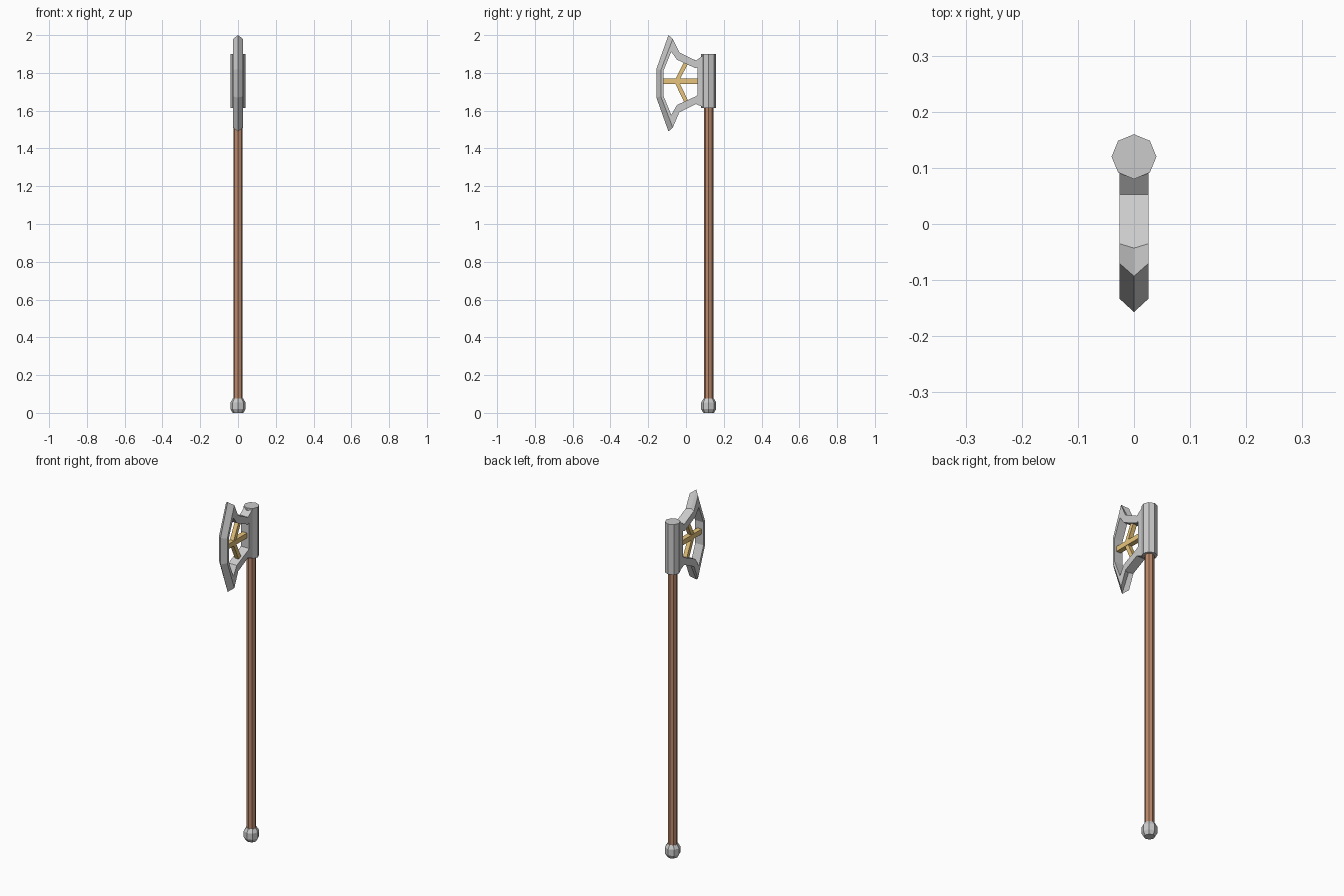
import bpy, bmesh, math
from mathutils import Vector

if "Cube" in bpy.data.objects:
    bpy.data.objects.remove(bpy.data.objects["Cube"])

SHAFT_Y = 0.12


def material(name, color):
    m = bpy.data.materials.new(name)
    m.diffuse_color = (*color, 1)
    m.use_nodes = True
    m.node_tree.nodes["Principled BSDF"].inputs["Base Color"].default_value = m.diffuse_color
    return m


def finish(name, bm, mat=None):
    bmesh.ops.recalc_face_normals(bm, faces=bm.faces)
    mesh = bpy.data.meshes.new(name)
    bm.to_mesh(mesh)
    bm.free()
    ob = bpy.data.objects.new(name, mesh)
    bpy.context.collection.objects.link(ob)
    if mat:
        mesh.materials.append(mat)
    return ob


def octagonal(name, profile, mat=None):
    """Eight-sided turned part around the shaft, profile is (radius, z)."""
    bm = bmesh.new()
    rings = []
    for r, z in profile:
        rings.append([bm.verts.new((r * math.cos(k * math.pi / 4),
                                    SHAFT_Y + r * math.sin(k * math.pi / 4), z))
                      for k in range(8)])
    for a, b in zip(rings, rings[1:]):
        for k in range(8):
            j = (k + 1) % 8
            bm.faces.new((a[k], a[j], b[j], b[k]))
    bm.faces.new(rings[0])
    bm.faces.new(rings[-1])
    return finish(name, bm, mat)


def bar(name, start, end, width, depth, mat):
    """Rectangular bar between two (y, z) points."""
    s, e = Vector((0, *start)), Vector((0, *end))
    d = (e - s).normalized()
    side = Vector((0, -d.z, d.y)) * width / 2
    out = Vector((depth / 2, 0, 0))
    bm = bmesh.new()
    ends = [[bm.verts.new(p + side * i + out * j)
             for i, j in ((-1, -1), (1, -1), (1, 1), (-1, 1))] for p in (s, e)]
    for k in range(4):
        j = (k + 1) % 4
        bm.faces.new((ends[0][k], ends[0][j], ends[1][j], ends[1][k]))
    bm.faces.new(ends[0])
    bm.faces.new(ends[1])
    return finish(name, bm, mat)


wood = material("wood", (0.50, 0.25, 0.15))
brass = material("brass", (0.80, 0.55, 0.20))

# Shaft, pommel and socket
octagonal("shaft", [(0.025, 0.04), (0.025, 1.65)], wood)
octagonal("pommel", [(0.028, 0), (0.04, 0.02), (0.04, 0.055), (0.028, 0.075)])
octagonal("socket", [(0.04, 1.615), (0.04, 1.90)])

# Open blade frame: ridge, cheek and hole (y, z) per station, then mirror height
upper = [
    ((0.10, 1.90), (0.10, 1.90), (0.062, 1.83), 1.757),
    ((0.053, 1.865), (0.053, 1.865), (0.05, 1.825), 1.75),
    ((-0.043, 1.912), (-0.035, 1.908), (-0.048, 1.87), 1.75),
    ((-0.093, 2.0), (-0.07, 1.98), (-0.078, 1.912), 1.745),
    ((-0.157, 1.82), (-0.133, 1.815), (-0.12, 1.81), 1.745),
]
lower = [tuple((y, 2 * c - z) for y, z in pts) + (c,)
         for *pts, c in reversed(upper)]
half = 0.026
bm = bmesh.new()
sections = []
for ridge, cheek, hole, _ in upper + lower:
    sections.append([bm.verts.new(p) for p in (
        (0, *ridge), (half, *cheek), (half, *hole), (-half, *hole), (-half, *cheek))])
for i, a in enumerate(sections):
    b = sections[(i + 1) % len(sections)]
    for k in range(5):
        j = (k + 1) % 5
        bm.faces.new((a[k], a[j], b[j], b[k]))
finish("blade_frame", bm)

# Brass tracery inside the blade
bar("brass_crossbar", (-0.122, 1.755), (0.068, 1.755), 0.028, 0.028, brass)
bar("brass_upper_brace", (-0.05, 1.755), (0.004, 1.862), 0.022, 0.024, brass)
bar("brass_lower_brace", (-0.05, 1.755), (0.004, 1.642), 0.022, 0.024, brass)
